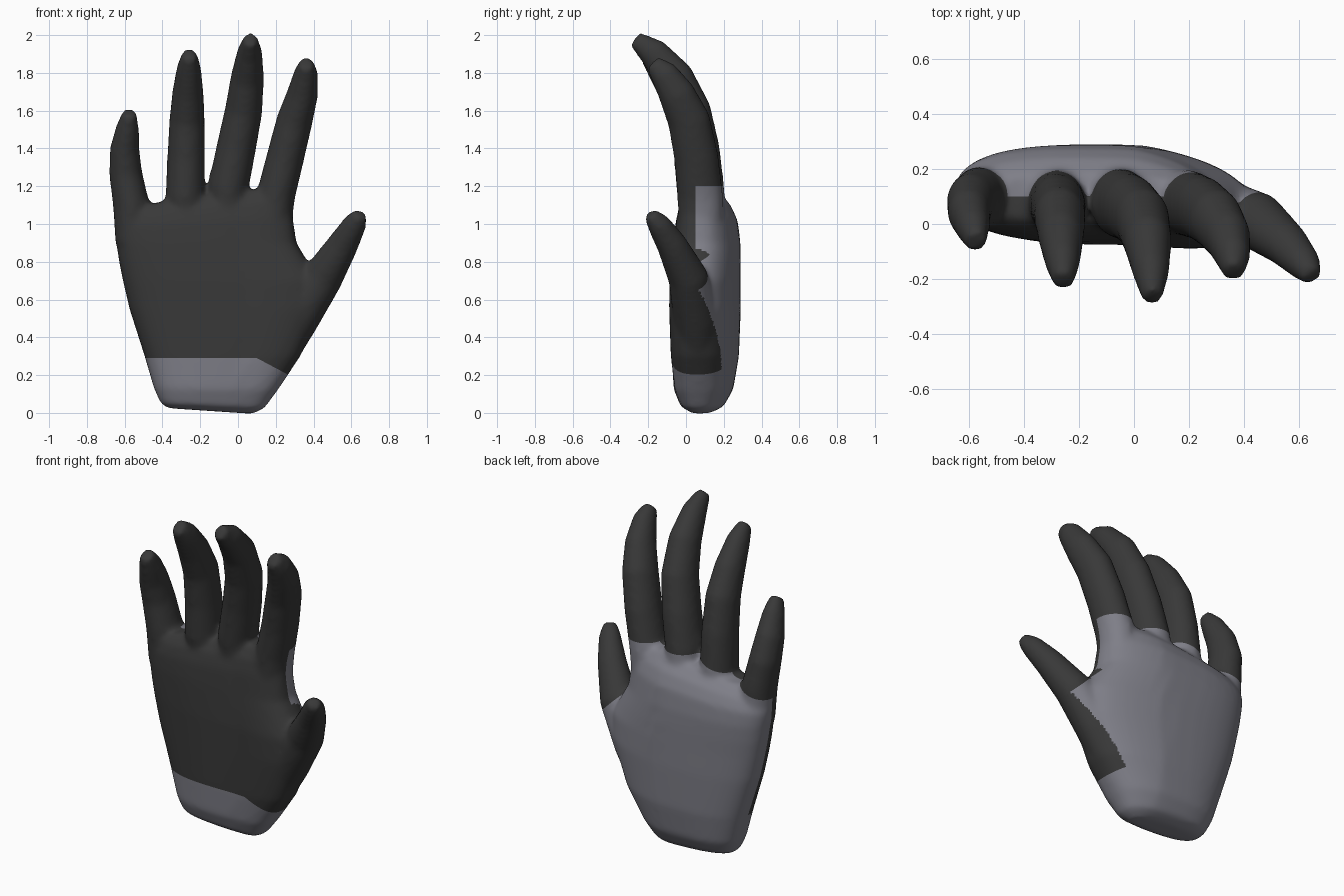
import bpy, bmesh, math
from mathutils import Vector

cube = bpy.data.objects.get("Cube")
if cube:
    bpy.data.objects.remove(cube, do_unlink=True)


def material(name, color):
    m = bpy.data.materials.new(name)
    m.use_nodes = True
    m.diffuse_color = color
    m.node_tree.nodes["Principled BSDF"].inputs["Base Color"].default_value = color
    return m


bm = bmesh.new()


def loft(rings):
    """Skin a list of equal point rings into a closed shell."""
    rows = [[bm.verts.new(p) for p in ring] for ring in rings]
    n = len(rows[0])
    for a, b in zip(rows, rows[1:]):
        for i in range(n):
            j = (i + 1) % n
            bm.faces.new((a[i], a[j], b[j], b[i]))
    bm.faces.new(rows[0][::-1])
    bm.faces.new(rows[-1])


def spow(v, e):
    return math.copysign(abs(v) ** e, v)


# Palm: rounded sections, (z at -x end, z at +x end, x range, y range)
PALM = [
    (.025, -.005, -.37, .08, .02, .14),
    (.05, .025, -.41, .14, -.03, .2),
    (.13, .12, -.445, .21, -.065, .25),
    (.3, .3, -.495, .33, -.075, .28),
    (.55, .55, -.575, .43, -.075, .29),
    (.7, .7, -.61, .43, -.075, .29),
    (.8, .8, -.63, .37, -.07, .29),
    (.9, .9, -.645, .31, -.065, .288),
    (.98, 1.04, -.655, .29, -.055, .275),
    (1.04, 1.13, -.64, .28, -.035, .24),
    (1.09, 1.2, -.6, .24, .01, .18),
]
rings = []
for z0, z1, x0, x1, y0, y1 in PALM:
    ring = []
    for i in range(40):
        a = math.tau * i / 40
        u, v = spow(math.cos(a), .75), spow(math.sin(a), .75)
        x = (x0 + x1) / 2 + u * (x1 - x0) / 2
        y = (y0 + y1) / 2 + v * (y1 - y0) / 2 - .16 * max(0, x - .02)
        ring.append((x, y, z0 + (z1 - z0) * (u + 1) / 2))
    rings.append(ring)
loft(rings)


# Fingers: tubes through (x, y, z, radius), with their own depth ratio
def finger(path, ratio):
    pts = [Vector(p[:3]) for p in path]
    rings = []
    for k, p in enumerate(pts):
        t = (pts[min(k + 1, len(pts) - 1)] - pts[max(k - 1, 0)]).normalized()
        side = Vector((0, 1, 0)).cross(t).normalized()
        depth = t.cross(side)
        r = path[k][3]
        rings.append([p + side * r * math.cos(a) + depth * r * ratio * math.sin(a)
                      for a in (math.tau * i / 20 for i in range(20))])
    loft(rings)


LITTLE = [(-.56, .1, .9, .09), (-.565, .095, 1.1, .097), (-.595, .08, 1.27, .088),
          (-.6, .04, 1.4, .078), (-.585, -.015, 1.51, .061), (-.574, -.065, 1.592, .038)]
RING = [(-.27, .1, .95, .09), (-.28, .075, 1.15, .104), (-.275, .06, 1.35, .1),
        (-.27, .025, 1.55, .094), (-.265, -.05, 1.7, .083),
        (-.26, -.14, 1.83, .064), (-.257, -.21, 1.902, .039)]
MIDDLE = [(-.06, .1, .95, .1), (-.05, .075, 1.2, .108), (-.01, .055, 1.4, .105),
          (.03, .015, 1.6, .1), (.05, -.065, 1.78, .088),
          (.062, -.175, 1.91, .067), (.066, -.27, 1.98, .038)]
INDEX = [(.18, .08, .95, .1), (.2, .075, 1.15, .103), (.25, .055, 1.35, .1),
         (.3, .015, 1.55, .096), (.342, -.05, 1.69, .083),
         (.36, -.12, 1.8, .064), (.362, -.178, 1.853, .039)]
THUMB = [(.16, .07, .22, .1), (.31, .05, .5, .12), (.45, .01, .72, .108),
         (.555, -.075, .89, .083), (.618, -.145, 1.0, .064), (.648, -.19, 1.055, .039)]
for path in (LITTLE, RING, MIDDLE, INDEX):
    finger(path, 1.18)
finger(THUMB, .98)

bmesh.ops.recalc_face_normals(bm, faces=bm.faces)
mesh = bpy.data.meshes.new("glove")
bm.to_mesh(mesh)
bm.free()
glove = bpy.data.objects.new("glove", mesh)
bpy.context.collection.objects.link(glove)

# Fuse the shells into one skin and soften the webs
remesh = glove.modifiers.new("fuse", 'REMESH')
remesh.mode = 'VOXEL'
remesh.voxel_size = .015
soften = glove.modifiers.new("soften", 'SMOOTH')
soften.factor = .5
soften.iterations = 12
deps = bpy.context.evaluated_depsgraph_get()
skin = bpy.data.meshes.new_from_object(glove.evaluated_get(deps))
glove.modifiers.clear()
glove.data = skin
skin.materials.clear()
skin.materials.append(material("dark_grip", (.04, .04, .04, 1)))
skin.materials.append(material("grey_fabric", (.21, .21, .245, 1)))

bm = bmesh.new()
bm.from_mesh(skin)

# Cut clean seams between the two fabrics
SEAMS = [
    ((0, 0, .29), (0, 0, 1)),
    ((.1, 0, .29), (.53, 0, 1)),
    ((0, .1, 0), (0, 1, 0)),
    ((0, .05, 0), (0, 1, 0)),
    ((0, 0, 1.2), (0, 0, 1)),
    ((-.2, 0, 1.2), (-.32, 0, 1)),
    ((1.17, 0, 0), (1, 0, 1)),
]
for co, no in SEAMS:
    bmesh.ops.bisect_plane(bm, geom=bm.verts[:] + bm.edges[:] + bm.faces[:],
                           dist=1e-5, plane_co=co, plane_no=no)


def is_grey(p):
    x, y, z = p
    if z < .29 - .53 * max(0, x - .1):        # wrist cuff
        return True
    if z > 1.2 + .32 * min(0, x + .2):        # fingers
        return False
    if x > .33 and x + z > 1.17:              # thumb
        return False
    edge = .1                                 # back of the hand
    if x > .1 and z < .68:                    # side below the thumb
        edge = .19 - .6 * (z - .2) ** 2
    elif x > .2:                              # side below the index finger
        edge = .05
    return y > edge


for f in bm.faces:
    f.smooth = True
    f.material_index = int(is_grey(f.calc_center_median()))
bm.to_mesh(skin)
bm.free()
